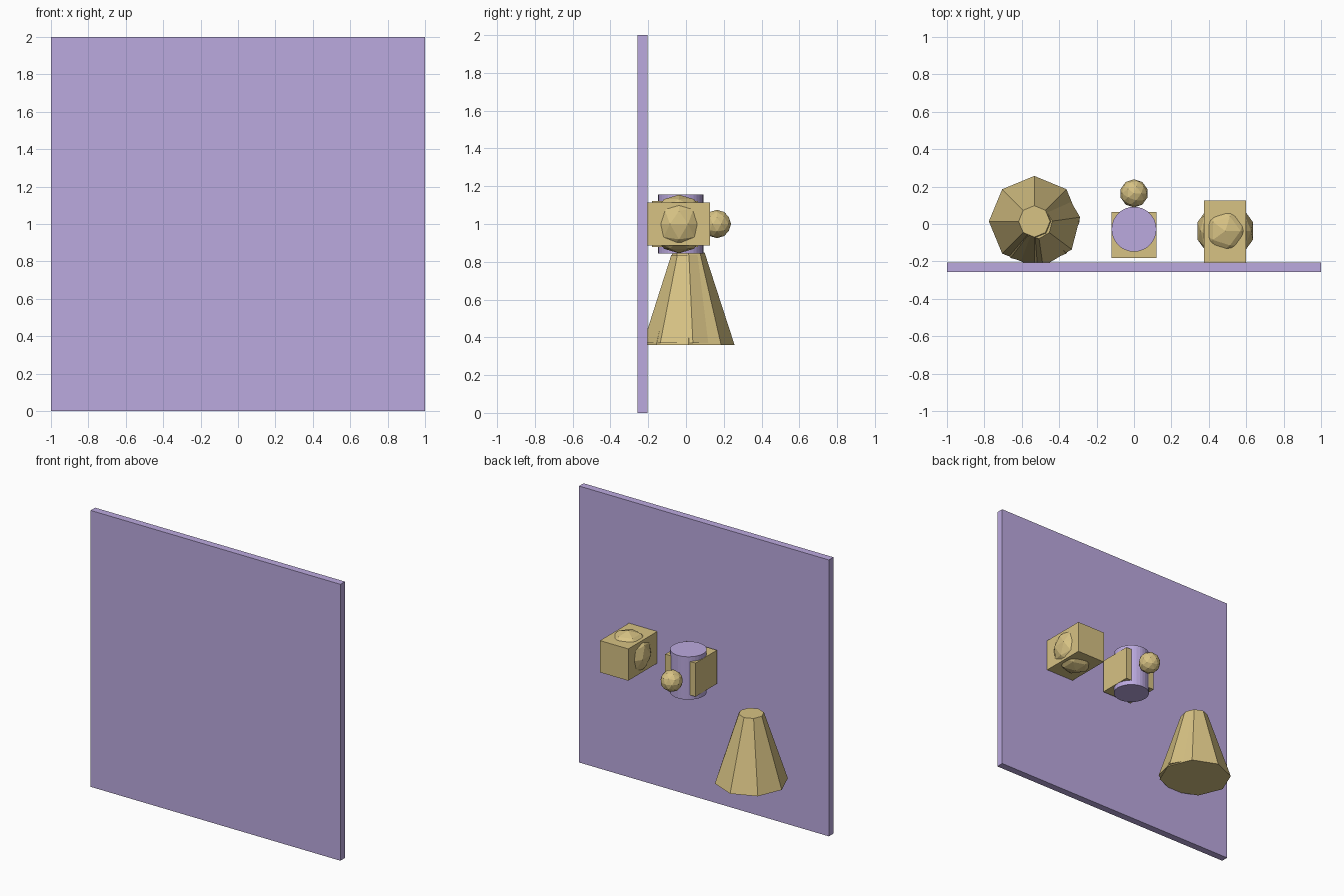
import bpy
from math import radians

if "Cube" in bpy.data.objects:
    bpy.data.objects.remove(bpy.data.objects["Cube"])


def material(name, color):
    m = bpy.data.materials.new(name)
    m.diffuse_color = (*color, 1)
    m.use_nodes = True
    m.node_tree.nodes["Principled BSDF"].inputs["Base Color"].default_value = m.diffuse_color
    return m


purple = material("purple", (0.50, 0.40, 0.74))
tan = material("tan", (0.68, 0.54, 0.23))


def finish(name, mat):
    ob = bpy.context.object
    ob.name = name
    ob.data.materials.append(mat)
    return ob


def box(name, mat, loc, size):
    bpy.ops.mesh.primitive_cube_add(size=1, location=loc)
    bpy.context.object.scale = size
    return finish(name, mat)


def ball(name, mat, loc, radius):
    bpy.ops.mesh.primitive_ico_sphere_add(subdivisions=2, radius=radius, location=loc)
    return finish(name, mat)


def frustum(name, mat, loc, r1, r2, z0, z1, turn=0):
    bpy.ops.mesh.primitive_cone_add(
        vertices=8, radius1=r1, radius2=r2, depth=z1 - z0,
        location=(*loc, (z0 + z1) / 2), rotation=(0, 0, radians(turn)))
    return finish(name, mat)


# Upright wall panel
box("wall_panel", purple, (0, -0.231, 1), (2, 0.052, 2))

# Two nearly coincident octagonal tapered columns
frustum("tapered_column", tan, (-0.533, 0.014), 0.243, 0.084, 0.36, 0.85)
frustum("inner_tapered_column", tan, (-0.519, 0.004), 0.233, 0.083, 0.37, 0.835, 8)

# Cylinder pushed through a cube, with a small ball behind
bpy.ops.mesh.primitive_cylinder_add(vertices=32, radius=0.12, depth=0.31,
                                    location=(0, -0.028, 1))
finish("cylinder", purple)
box("cylinder_block", tan, (0, -0.058, 1), (0.243, 0.245, 0.243))
ball("small_ball", tan, (0, 0.164, 1), 0.075)

# Block with a ball bulging through its faces
box("ball_block", tan, (0.487, -0.04, 1), (0.226, 0.332, 0.23))
ball("bulging_ball", tan, (0.488, -0.037, 1), 0.155)
